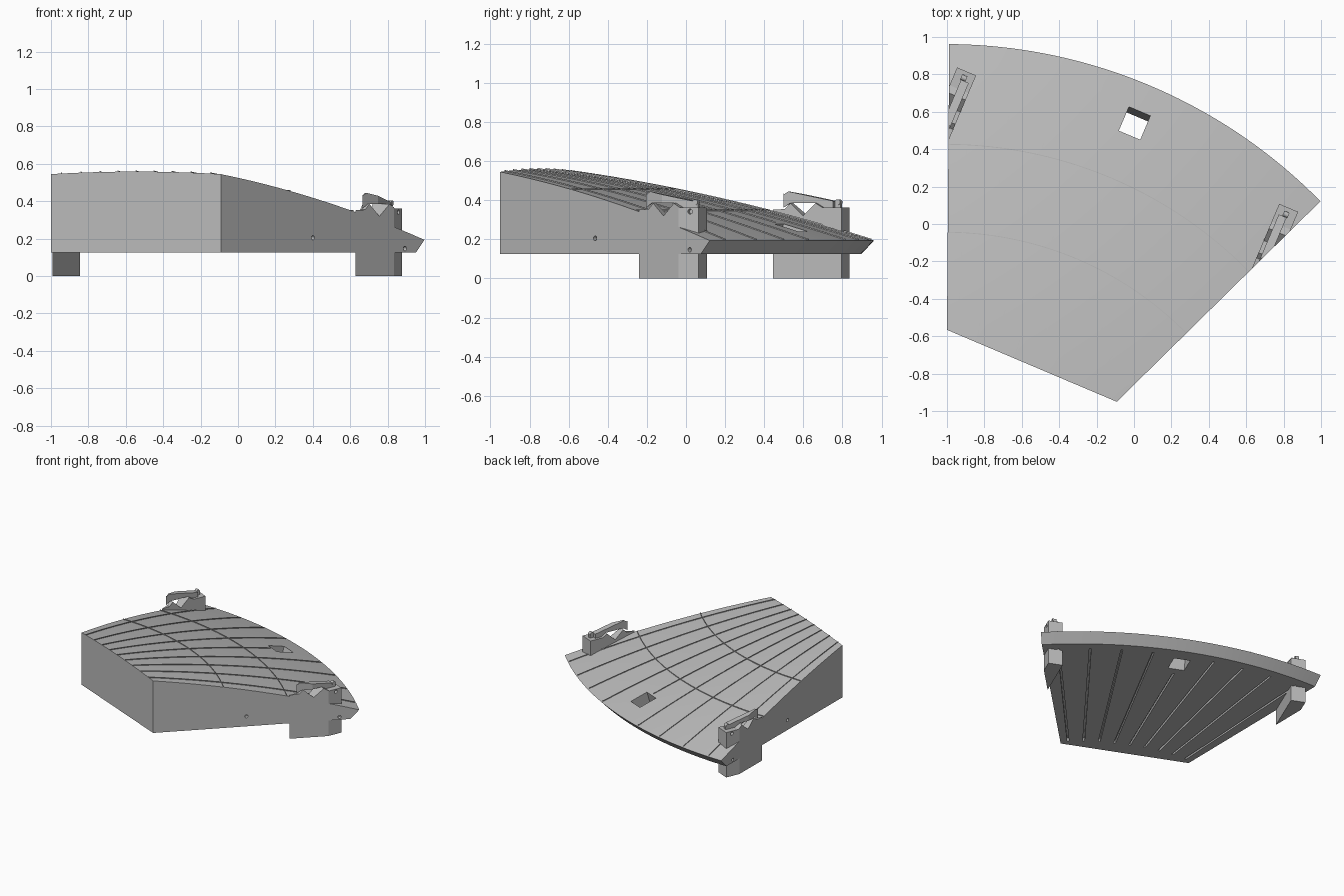
import bpy, bmesh, math
from mathutils import Matrix, Vector

cube = bpy.data.objects.get("Cube")
if cube:
    bpy.data.objects.remove(cube)

grey = bpy.data.materials.new("plain grey")
grey.use_nodes = True
colour = (0.5, 0.5, 0.5, 1)
grey.diffuse_color = colour
grey.node_tree.nodes["Principled BSDF"].inputs["Base Color"].default_value = colour

# The sector is built about its apex, opening along +y, then placed in the world
PLACE = Matrix.Translation((-1.01, -1.854, 0)) @ Matrix.Rotation(math.radians(-22.95), 4, 'Z')
HALF = math.radians(22.5)
INNER, OUTER, BASE = 1.19, 2.816, 0.125
ANGLES = [math.radians(a) for a in range(-20, 21, 5)]


def dome(r):
    return 0.638 - 0.056 * r * r


def polar(r, a, z):
    return Vector((r * math.sin(a), r * math.cos(a), z))


def make(name, bm, smooth=False):
    bmesh.ops.recalc_face_normals(bm, faces=bm.faces)
    mesh = bpy.data.meshes.new(name)
    bm.to_mesh(mesh)
    bm.free()
    mesh.materials.append(grey)
    ob = bpy.data.objects.new(name, mesh)
    ob.matrix_world = PLACE
    bpy.context.collection.objects.link(ob)
    if smooth:
        smooth_object(ob)
    return ob


def smooth_object(ob):
    bpy.ops.object.select_all(action='DESELECT')
    ob.select_set(True)
    bpy.context.view_layer.objects.active = ob
    bpy.ops.object.shade_smooth_by_angle(angle=math.radians(25))


def loft(bm, rings):
    """Skin a row of closed rings and cap both ends."""
    rows = [[bm.verts.new(p) for p in ring] for ring in rings]
    n = len(rows[0])
    for a, b in zip(rows, rows[1:]):
        for i in range(n):
            j = (i + 1) % n
            bm.faces.new((a[i], a[j], b[j], b[i]))
    bm.faces.new(rows[0])
    bm.faces.new(rows[-1][::-1])


def subtract(ob, cutter):
    cutter.hide_render = True
    bpy.context.view_layer.update()
    bpy.context.view_layer.objects.active = ob
    mod = ob.modifiers.new("cut", 'BOOLEAN')
    mod.operation = 'DIFFERENCE'
    mod.solver = 'EXACT'
    mod.object = cutter
    bpy.ops.object.modifier_apply(modifier=mod.name)
    bpy.data.objects.remove(cutter)


def box(bm, size, matrix):
    bmesh.ops.create_cube(bm, size=1, matrix=matrix @ Matrix.Diagonal((*size, 1)))


def pin(bm, centre, angle, radius, depth):
    """Short cylinder lying flat, square to a wall at the given angle."""
    m = Matrix.Translation(centre) @ Matrix.Rotation(-angle, 4, 'Z') @ Matrix.Rotation(math.pi / 2, 4, 'Y')
    bmesh.ops.create_cone(bm, cap_ends=True, segments=16, radius1=radius,
                          radius2=radius, depth=depth, matrix=m)


# Domed sector body with a straight inner wall and an undercut outer rim
bm = bmesh.new()
rings, STEPS = [], 14
for k in range(41):
    a = HALF * (k / 20 - 1)
    inner = INNER / math.cos(a)
    ring = [polar(inner, a, BASE)]
    for i in range(STEPS + 1):
        r = inner + (OUTER - inner) * i / STEPS
        ring.append(polar(r, a, dome(r)))
    ring.append(polar(OUTER - 0.065, a, BASE))
    rings.append(ring)
loft(bm, rings)
body = make("sector_body", bm)

# Square opening, square to the dome surface
bm = bmesh.new()
box(bm, (0.124, 0.145, 0.5), Matrix.Translation((0, 2.59, 0.23)) @ Matrix.Rotation(-0.28, 4, 'X'))
subtract(body, make("opening_cutter", bm))

# Radial slots underneath
bm = bmesh.new()
for a in ANGLES:
    end = 2.42 if abs(a) < 0.01 else 2.68
    box(bm, (0.014, end - 1.32, 0.05),
        Matrix.Rotation(-a, 4, 'Z') @ Matrix.Translation((0, (end + 1.32) / 2, BASE)))
subtract(body, make("slot_cutter", bm))

# Pin holes in both side walls
bm = bmesh.new()
for side in (-1, 1):
    for r, z in ((1.98, 0.205), (2.67, 0.147)):
        pin(bm, polar(r, side * HALF, z), side * HALF, 0.012, 0.06)
subtract(body, make("pin_hole_cutter", bm))
smooth_object(body)

# Fine raised seams across the dome
W, H = 0.002, 0.006
bm = bmesh.new()
for a in ANGLES:
    across = Vector((math.cos(a), -math.sin(a), 0)) * W
    start, end = INNER / math.cos(a), (2.51 if abs(a) < 0.01 else OUTER - 0.01)
    rings = []
    for i in range(15):
        r = start + (end - start) * i / 14
        low, high = polar(r, a, dome(r) - 0.01), polar(r, a, dome(r) + H)
        rings.append([low - across, low + across, high + across, high - across])
    loft(bm, rings)
make("radial_seams", bm)

bm = bmesh.new()
for r in (1.81, 2.28):
    rings = []
    for k in range(41):
        a = HALF * (k / 20 - 1)
        rings.append([polar(r + d, a, dome(r) + h)
                      for d, h in ((-W, -0.01), (W, -0.01), (W, H), (-W, H))])
    loft(bm, rings)
make("ring_seams", bm)

# Brackets: side profiles as (distance from apex, height)
FOOT = [(2.09, 0), (2.503, 0), (2.503, 0.362), (2.4, 0.362), (2.36, 0.385),
        (2.29, 0.32), (2.22, 0.385), (2.19, 0.355), (2.09, 0.35)]
RAIL = [(2.09, 0.467), (2.18, 0.432), (2.2, 0.445), (2.45, 0.396), (2.45, 0.35),
        (2.4, 0.35), (2.36, 0.385), (2.21, 0.385), (2.17, 0.36), (2.12, 0.425), (2.09, 0.355)]


def bracket_part(name, profile, side, near, far):
    bm = bmesh.new()
    loft(bm, [[Vector((side * v, u, z)) for u, z in profile] for v in (near, far)])
    # Trim flush with the sector's side wall
    cut = bmesh.ops.bisect_plane(
        bm, geom=bm.verts[:] + bm.edges[:] + bm.faces[:], plane_co=(0, 0, 0),
        plane_no=(side * math.cos(HALF), -math.sin(HALF), 0), clear_outer=True)
    edges = [e for e in cut["geom_cut"] if isinstance(e, bmesh.types.BMEdge)]
    bmesh.ops.holes_fill(bm, edges=edges, sides=0)
    return make(name, bm)


for side, label in ((-1, "right"), (1, "left")):
    foot = bracket_part(label + "_bracket_foot", FOOT, side, 0.88, 0.99)
    bm = bmesh.new()
    pin(bm, (side * 0.99, 2.455, 0.342), 0, 0.013, 0.05)
    subtract(foot, make("bracket_hole_cutter", bm))
    bracket_part(label + "_bracket_rail", RAIL, side, 0.9, 0.945)
    # Small latch knob on its stem at the outer end
    bm = bmesh.new()
    pin(bm, (side * 0.935, 2.465, 0.39), 0, 0.015, 0.03)
    box(bm, (0.02, 0.05, 0.03), Matrix.Translation((side * 0.935, 2.455, 0.37)))
    make(label + "_latch_knob", bm, True)
